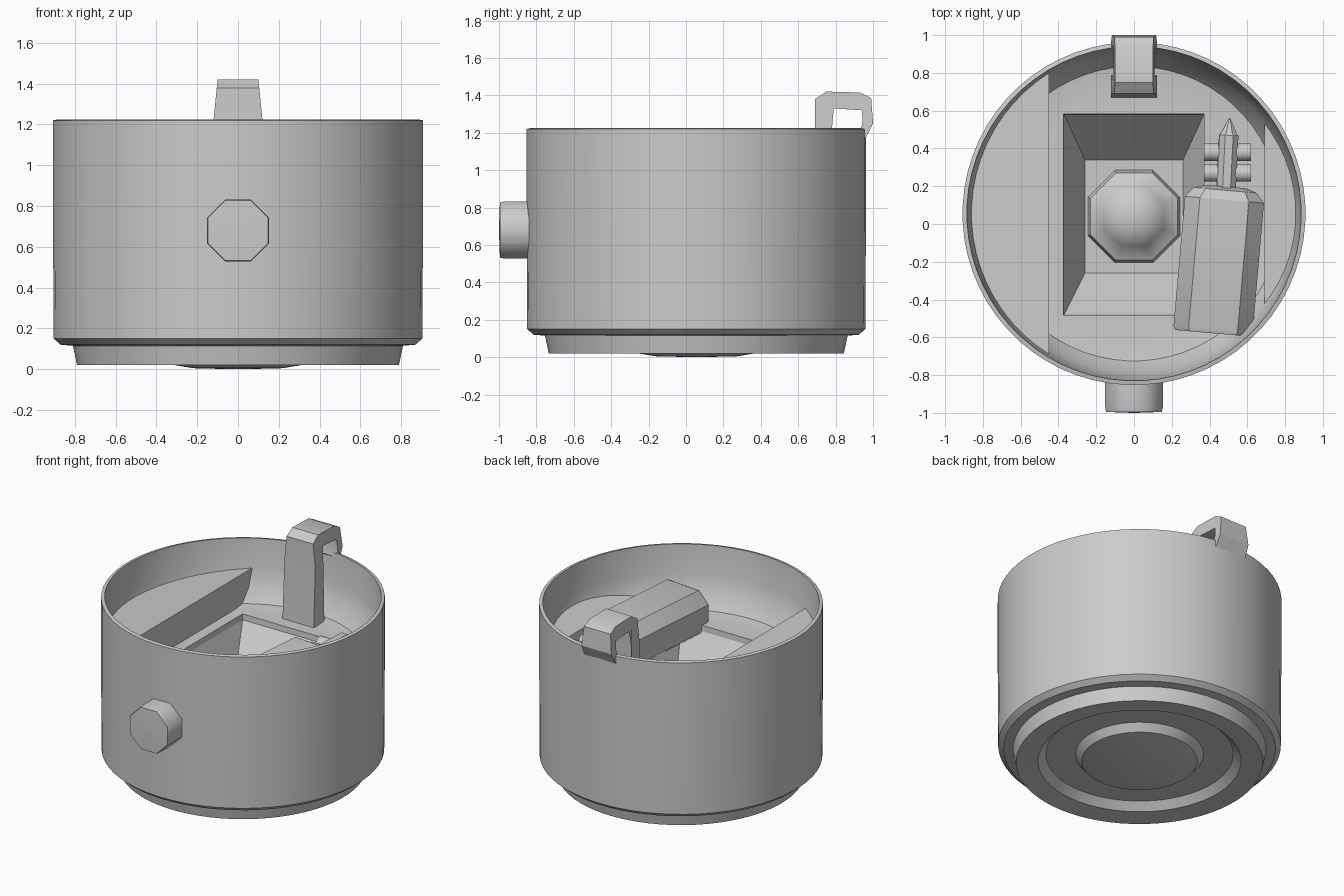
import bpy, bmesh, math
from mathutils import Matrix, Vector

if "Cube" in bpy.data.objects:
    bpy.data.objects.remove(bpy.data.objects["Cube"])

CY = 0.055  # tub axis in y


def finish(name, bm, smooth=30):
    bmesh.ops.remove_doubles(bm, verts=bm.verts, dist=1e-5)
    bmesh.ops.recalc_face_normals(bm, faces=bm.faces)
    me = bpy.data.meshes.new(name)
    bm.to_mesh(me)
    bm.free()
    ob = bpy.data.objects.new(name, me)
    bpy.context.collection.objects.link(ob)
    bpy.ops.object.select_all(action='DESELECT')
    bpy.context.view_layer.objects.active = ob
    ob.select_set(True)
    if smooth:
        bpy.ops.object.shade_smooth_by_angle(angle=math.radians(smooth))
    return ob


def loft(name, rings, smooth=30, matrix=None):
    """Skin a list of equal-length point loops and cap both ends."""
    bm = bmesh.new()
    vs = [[bm.verts.new(p) for p in ring] for ring in rings]
    n = len(rings[0])
    for a, b in zip(vs, vs[1:]):
        for i in range(n):
            j = (i + 1) % n
            bm.faces.new((a[i], a[j], b[j], b[i]))
    bm.faces.new(vs[0])
    bm.faces.new(vs[-1])
    if matrix:
        bm.transform(matrix)
    return finish(name, bm, smooth)


def lathe(name, profile, n, matrix=Matrix(), smooth=30):
    """Spin (radius, height) pairs round z, then place."""
    rings = [[(r * math.cos((i + .5) * math.tau / n),
               r * math.sin((i + .5) * math.tau / n), z) for i in range(n)]
             for r, z in profile]
    return loft(name, rings, smooth, matrix)


def axis(origin, direction):
    q = Vector((0, 0, 1)).rotation_difference(Vector(direction))
    return Matrix.Translation(origin) @ q.to_matrix().to_4x4()


def rect(x0, x1, y0, y1, z):
    return [(x0, y0, z), (x1, y0, z), (x1, y1, z), (x0, y1, z)]


# Tub: underside hub and groove, plinth, thin wall, sunken floor
tub = lathe("tub", [
    (.02, .0), (.22, .005), (.37, .03), (.41, .08), (.6, .08), (.65, .03),
    (.79, .02), (.81, .115), (.87, .12), (.905, .15), (.908, .7), (.908, 1.22),
    (.885, 1.225), (.87, 1.02), (.84, .9), (.78, .81), (.7, .8), (.02, .8)],
    64, Matrix.Translation((0, CY, 0)))

# Tapered pit cut into the floor
pit = loft("pit_cutter", [rect(-.26, .26, -.26, .34, .48),
                          rect(-.37, .37, -.48, .58, .76),
                          rect(-.38, .37, -.49, .59, .9)], 0)
pit.hide_render = True
mod = tub.modifiers.new("pit", 'BOOLEAN')
mod.operation = 'DIFFERENCE'
mod.solver = 'EXACT'
mod.object = pit
bpy.context.view_layer.objects.active = tub
bpy.ops.object.modifier_apply(modifier="pit")
bpy.data.objects.remove(pit)

# Domed pump in the pit
lathe("pump_dome", [(.27, .46), (.25, .54), (.19, .57), (.17, .61), (.08, .65), (.01, .66)],
      8, Matrix.Translation((0, .04, 0)), 40)


# Side shelves: circle segments against the wall
def shelf(name, side, chord, z_in, z_out):
    half = math.acos(chord / .885)
    arc = [half * (i / 8 - 1) for i in range(17)]
    pts = [(side * .885 * math.cos(a), CY + .885 * math.sin(a)) for a in arc]
    top = [(x, y, z_in + (z_out - z_in) * (abs(x) - chord) / (.885 - chord)) for x, y in pts]
    loft(name, [[(x, y, .78) for x, y in pts], top])


shelf("left_shelf", -1, .45, 1.02, .98)
shelf("right_shelf", 1, .69, .9, .98)

# Front knob
lathe("front_knob", [(.165, 0), (.165, .13), (.16, .155), (.01, .16)], 8,
      axis((0, -.84, .68), (0, -1, 0)), 50)

# Rear hook: arch profile, wider towards the bottom
outline = [(.67, .78), (.69, 1.22), (.69, 1.38), (.75, 1.42), (.93, 1.415), (.99, 1.385),
           (1.0, 1.25), (.96, 1.17), (.93, 1.2), (.945, 1.26), (.94, 1.32), (.79, 1.33),
           (.78, 1.22), (.79, .78)]
width = lambda z: .12 - .1 * (max(z, 1.2) - 1.22)
loft("rear_hook", [[(s * width(z), y, z) for y, z in outline] for s in (-1, 1)], 30)

# Motor canister: faceted, slightly turned, stepped shoulder
section = [(-.21, -.1), (-.12, -.17), (.12, -.17), (.21, -.1),
           (.21, .07), (.13, .15), (-.13, .15), (-.21, .07)]
steps = [(-.38, .95), (-.36, 1), (.33, 1), (.38, .8), (.4, .5)]
loft("motor_canister", [[(x * s, y, z * s) for x, z in section] for y, s in steps], 30,
     Matrix.Translation((.45, -.2, .85)) @ Matrix.Rotation(math.radians(-5), 4, 'Z'))

# Outlet pipe with pointed tip, and cross fittings
lathe("outlet_pipe", [(.055, 0), (.055, .33), (.045, .34), (.005, .42)], 8,
      axis((.485, .14, .89), (.05, 1, 0)), 30)
for i, y in enumerate((.27, .38)):
    lathe(f"cross_fitting_{i + 1}", [(.05, 0), (.05, .25)], 8,
          axis((.37, y, .87), (1, 0, 0)), 50)
